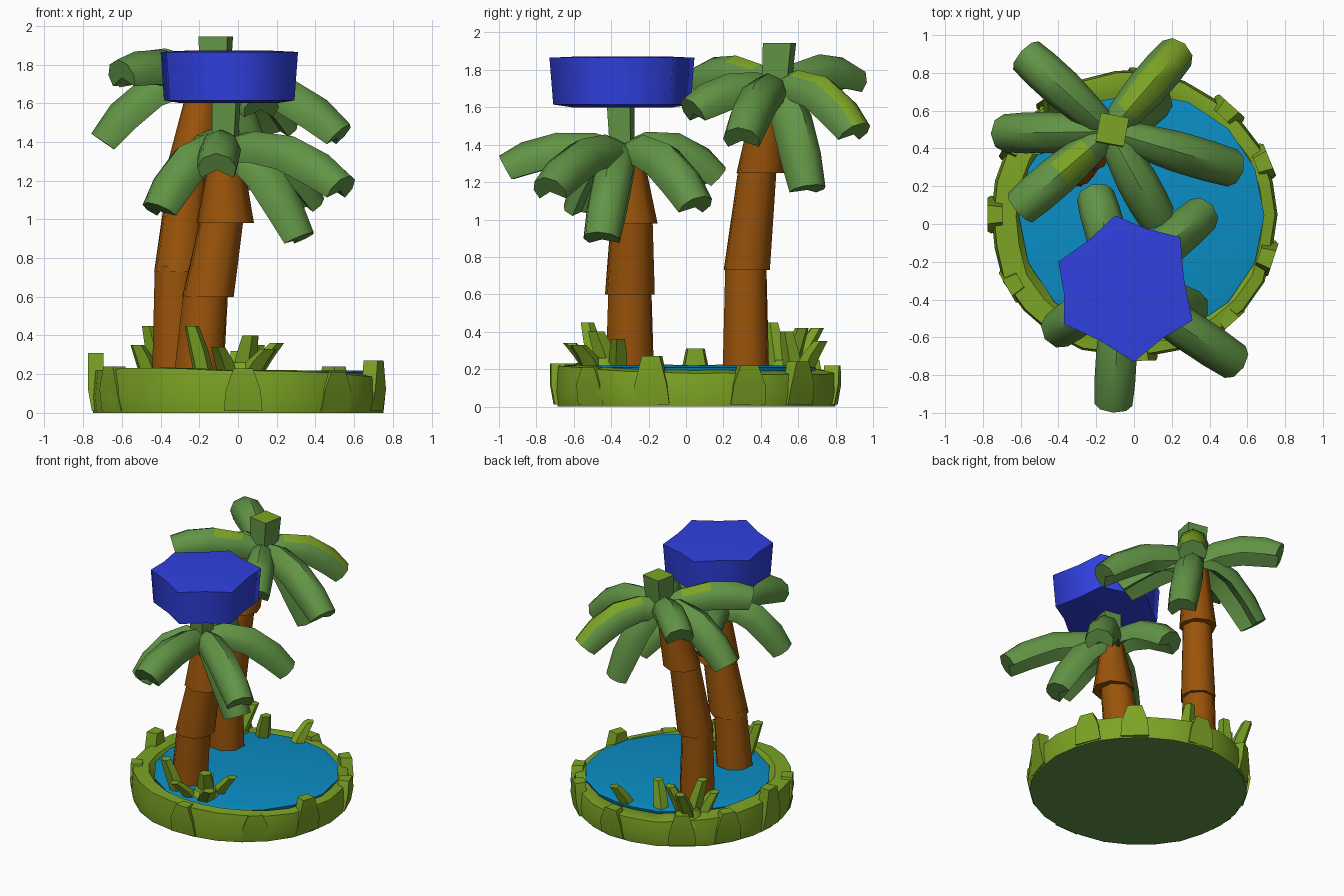
import bpy, bmesh, math, random
from mathutils import Vector

if "Cube" in bpy.data.objects:
    bpy.data.objects.remove(bpy.data.objects["Cube"])

random.seed(4)


def material(name, rgb):
    m = bpy.data.materials.new(name)
    m.diffuse_color = (*rgb, 1)
    m.use_nodes = True
    m.node_tree.nodes["Principled BSDF"].inputs["Base Color"].default_value = m.diffuse_color
    return m


LIME = material("lime grass", (0.20, 0.37, 0.018))
LEAF = material("leaf green", (0.12, 0.295, 0.06))
BARK = material("brown bark", (0.32, 0.088, 0.003))
BLUE = material("deep blue", (0.03, 0.052, 0.74))
WATER = material("water blue", (0.003, 0.27, 0.56))


def loft(name, rings, mats, angle=35, rule=None):
    """Skin a list of equal-length point rings and cap both ends."""
    bm = bmesh.new()
    vs = [[bm.verts.new(p) for p in r] for r in rings]
    n = len(vs[0])
    for a, b in zip(vs, vs[1:]):
        for i in range(n):
            bm.faces.new((a[i], a[(i + 1) % n], b[(i + 1) % n], b[i]))
    bm.faces.new(vs[0][::-1])
    bm.faces.new(vs[-1])
    bmesh.ops.recalc_face_normals(bm, faces=bm.faces)
    bm.normal_update()
    if rule:
        for f in bm.faces:
            f.material_index = rule(f)
    me = bpy.data.meshes.new(name)
    bm.to_mesh(me)
    bm.free()
    for m in mats:
        me.materials.append(m)
    ob = bpy.data.objects.new(name, me)
    bpy.context.collection.objects.link(ob)
    bpy.context.view_layer.objects.active = ob
    ob.select_set(True)
    bpy.ops.object.shade_smooth_by_angle(angle=math.radians(angle))
    ob.select_set(False)
    return ob


def circle(c, r, n, phase=0.0):
    return [Vector(c) + Vector((r * math.cos(phase + math.tau * i / n),
                                r * math.sin(phase + math.tau * i / n), 0)) for i in range(n)]


# Round grassy base: uneven wall, raised lip, sunken floor
N = 26
jit = [random.uniform(-0.013, 0.013) for _ in range(N)]


def base_ring(r, z, wobble, slope=0.0, shift=(0, 0)):
    pts = []
    for i in range(N):
        a = math.tau * i / N
        x, y = math.cos(a), math.sin(a)
        h = z - slope * (x + y) + (jit[(i * 7) % N] * 0.4 if slope else 0)
        rr = r + jit[i] * wobble
        pts.append((shift[0] + rr * x * 1.015, 0.05 + shift[1] + rr * y, h))
    return pts


loft("grass_base", [base_ring(0.745, 0, 0.7), base_ring(0.757, 0.08, 1.2), base_ring(0.745, 0.20, 1.4, 0.02),
                    base_ring(0.655, 0.21, 1, 0.014, (0.03, -0.01)), base_ring(0.62, 0.17, 0.5, 0, (0.03, -0.01))],
     [LIME, LEAF], 45, lambda f: 1 if f.normal.z < -0.9 else 0)

# Pond surface
POND = (0.04, 0.045)
loft("pond", [circle((*POND, 0.15), 0.63, 16), circle((*POND, 0.208), 0.65, 16),
              circle((*POND, 0.22), 0.58, 16)], [WATER])


# Trunks: stacked sections, each a little wider than the one below it
def trunk(name, sections):
    for k, (a, b) in enumerate(sections):
        loft(f"{name}_{k + 1}", [circle(a[:3], a[3], 8, 0.3 + k), circle(b[:3], b[3], 8, 0.3 + k)], [BARK], 50)


trunk("front_trunk", [((-0.205, -0.30, 0.17, 0.135), (-0.165, -0.30, 0.64, 0.12)),
                      ((-0.155, -0.30, 0.60, 0.138), (-0.08, -0.29, 1.02, 0.115)),
                      ((-0.065, -0.30, 0.98, 0.148), (-0.06, -0.31, 1.38, 0.075))])
trunk("back_trunk", [((-0.32, 0.32, 0.17, 0.13), (-0.32, 0.32, 0.76, 0.115)),
                     ((-0.31, 0.325, 0.73, 0.128), (-0.25, 0.385, 1.30, 0.105)),
                     ((-0.245, 0.40, 1.25, 0.13), (-0.17, 0.46, 1.70, 0.085))])


# Fronds: thick, ridged leaves bending along a curve to a blunt tip
def frond(name, root, tip, lift, lime):
    p0, p2 = Vector(root), Vector(tip)
    p1 = p0.lerp(p2, 0.5)
    p1.z = max(p0.z, p2.z) + lift
    side = Vector((p2.y - p0.y, p0.x - p2.x, 0)).normalized()
    rings = []
    for t, w, h in ((0, 0.65, 0.8), (0.25, 0.85, 1), (0.55, 1, 1.1), (0.82, 1, 1.1), (1, 0.93, 0.9)):
        p = p0 * (1 - t) ** 2 + p1 * 2 * t * (1 - t) + p2 * t * t
        d = ((p1 - p0) * (1 - t) + (p2 - p1) * t).normalized()
        n = side.cross(d)
        n = n if n.z > 0 else -n
        w *= 0.108
        rings.append([p + side * (u * w) + n * (v * h) for u, v in
                      ((0, 0.065), (0.7, 0.035), (1, -0.03), (0.85, -0.095), (0, -0.045),
                       (-0.85, -0.095), (-1, -0.03), (-0.7, 0.035))])
    span = (p2 - p0).xy.length

    def rule(f):
        t = (f.calc_center_median() - p0).xy.length / span
        return 1 if lime and lime[0] < t < lime[1] and f.normal.z > 0.5 else 0
    loft(name, rings, [LEAF, LIME], 45, rule)


def crown(name, root, tips):
    for k, (tip, lift, lime) in enumerate(tips):
        frond(f"{name}_frond_{k + 1}", root, tip, lift, lime)


# The last value gives the part of the leaf top that is lime
crown("back_tree", (-0.13, 0.49, 1.70), [
    ((-0.58, 0.90, 1.76), 0.13, None),
    ((0.24, 0.92, 1.48), 0.13, (0.4, 1)),
    ((-0.71, 0.48, 1.41), 0.13, None),
    ((-0.61, 0.08, 1.77), 0.10, (0.35, 0.68)),
    ((0.54, 0.29, 1.45), 0.09, None),
    ((0.13, 0.02, 1.60), 0.08, None),
    ((0.14, 0.67, 1.17), 0.0, None)])
crown("front_tree", (-0.07, -0.33, 1.36), [
    ((-0.11, -0.97, 1.29), 0.11, None),
    ((0.55, -0.74, 1.18), 0.11, None),
    ((-0.43, -0.58, 1.06), 0.10, None),
    ((0.38, 0.07, 1.09), 0.12, None),
    ((-0.21, 0.17, 1.24), 0.14, None),
    ((0.34, -0.46, 0.91), 0.03, None)])


# Short stems rising out of each crown
def stem(name, a, b, r, mats, rule=None):
    loft(name, [circle(a, r * 0.85, 4, 0.6), circle(b, r, 4, 0.6)], mats, 30, rule)


stem("back_stem", (-0.12, 0.48, 1.65), (-0.115, 0.50, 1.945), 0.108, [LEAF, LIME],
     lambda f: 1 if f.normal.z > 0.8 else 0)
stem("front_stem", (-0.07, -0.34, 1.30), (-0.06, -0.35, 1.63), 0.09, [LEAF])

# Blue six-pointed block on the front tree, its sides slightly hollow
corners = [(-0.10, 0.045), (-0.40, -0.20), (-0.37, -0.53), (0, -0.73), (0.31, -0.51), (0.245, -0.07)]
hub = Vector((-0.05, -0.33))
outline = []
for i, c in enumerate(corners):
    c, d = Vector(c), Vector(corners[(i + 1) % 6])
    outline += [c, c.lerp(d, 0.5).lerp(hub, 0.04)]


def block_ring(scale, z):
    return [(*(hub + (p - hub) * scale), z) for p in outline]


loft("blue_block", [block_ring(0.7, 1.60), block_ring(0.95, 1.615), block_ring(1, 1.865), block_ring(0.6, 1.872)],
     [BLUE], 72)

# Low grassy mounds in the pond under the blades
for k, (x, y, r, z) in enumerate([(0.03, -0.44, 0.14, 0.26), (-0.40, 0.54, 0.13, 0.25)]):
    loft(f"grass_mound_{k + 1}", [circle((x, y, 0.15), r, 8), circle((x, y, z), r * 0.55, 8)], [LIME], 50)

# Grass blades: tapered leaning prisms (foot x, y, tip x, y, z, radius)
blades = [(0.02, -0.40, 0.06, -0.48, 0.40, 0.065), (0.06, -0.36, 0.20, -0.36, 0.36, 0.055),
          (-0.04, -0.48, -0.10, -0.62, 0.34, 0.055), (0.05, -0.48, 0.16, -0.58, 0.33, 0.065),
          (-0.17, -0.47, -0.24, -0.53, 0.45, 0.055), (0.02, -0.44, 0.00, -0.36, 0.32, 0.065),
          (-0.40, 0.50, -0.46, 0.46, 0.45, 0.055), (-0.38, 0.54, -0.30, 0.62, 0.42, 0.055),
          (-0.42, 0.56, -0.44, 0.70, 0.42, 0.055), (-0.45, 0.45, -0.52, 0.40, 0.35, 0.055),
          (0.05, 0.62, 0.10, 0.72, 0.35, 0.055), (-0.20, 0.58, -0.14, 0.54, 0.40, 0.055)]
for k, (x, y, tx, ty, z, r) in enumerate(blades):
    loft(f"grass_blade_{k + 1}", [circle((x, y, 0.17), r, 5, k),
                                  circle(((x + tx) / 2, (y + ty) / 2, 0.1 + z / 2), r * 0.95, 5, k),
                                  circle((tx, ty, z), r * 0.7, 5, k)], [LIME], 50)

# Chunky tufts merging into the outer wall (angle in degrees, top height)
for k, (deg, z) in enumerate([(180, 0.31), (-18, 0.27), (22, 0.22), (48, 0.24), (-48, 0.21), (85, 0.22),
                              (125, 0.25), (-88, 0.23), (-150, 0.24), (150, 0.24)]):
    a = math.radians(deg)
    d = Vector((math.cos(a), math.sin(a), 0))
    c = Vector((0, 0.05, 0))

    def tuft_ring(r, half, height):
        s = Vector((-d.y, d.x, 0)) * half
        o, i = c + d * (r + 0.03), c + d * (r - 0.05)
        return [p + Vector((0, 0, height)) for p in (o + s, o - s, i - s * 0.8, i + s * 0.8)]

    loft(f"rim_tuft_{k + 1}", [tuft_ring(0.725, 0.10, 0.01), tuft_ring(0.745, 0.09, 0.12),
                               tuft_ring(0.745, 0.05, z)], [LIME], 40)
